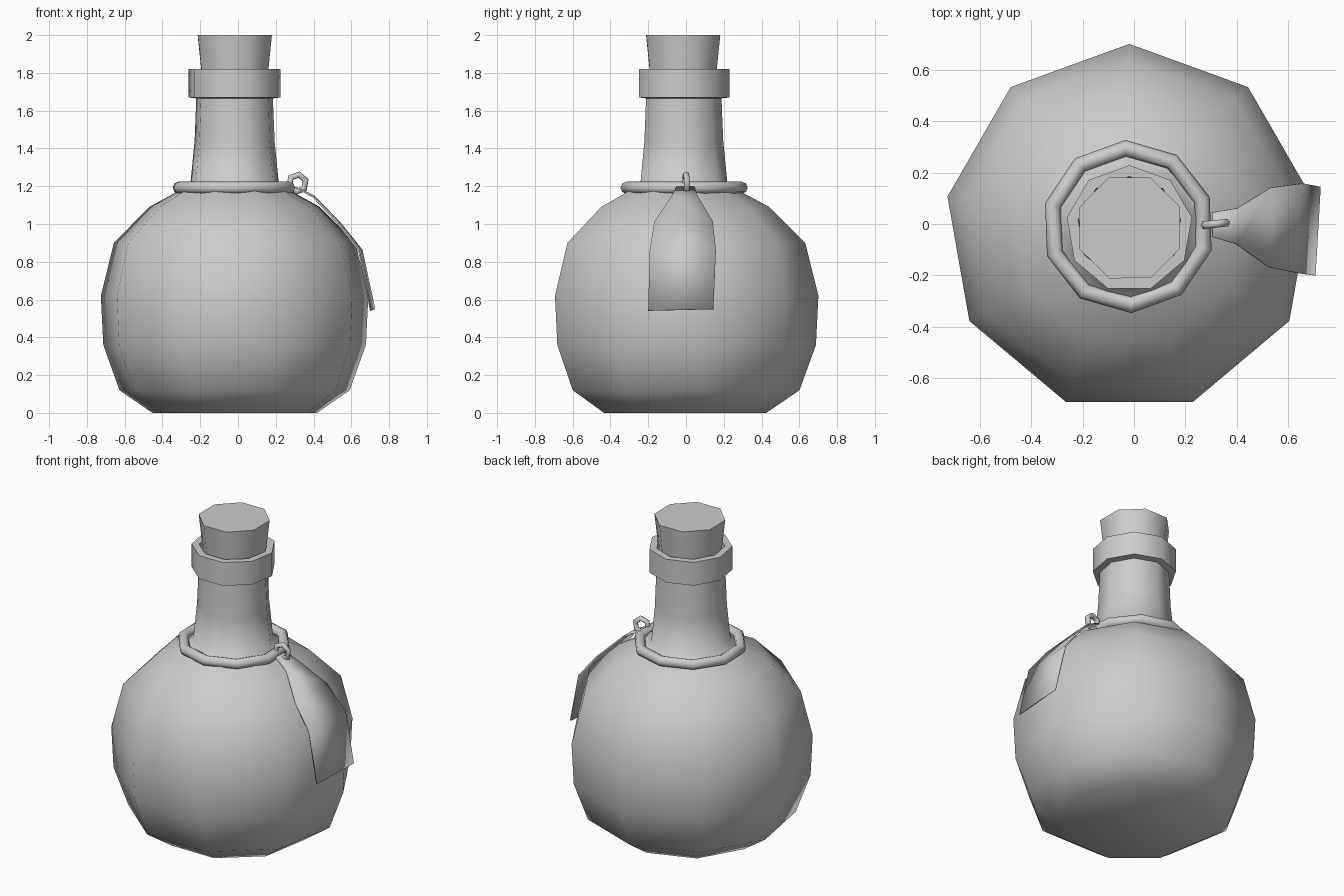
import bpy, bmesh
from math import sin, cos, pi, radians
from mathutils import Matrix

if "Cube" in bpy.data.objects:
    bpy.data.objects.remove(bpy.data.objects["Cube"])


def finish(name, bm, angle=50):
    bmesh.ops.recalc_face_normals(bm, faces=bm.faces)
    me = bpy.data.meshes.new(name)
    bm.to_mesh(me)
    bm.free()
    ob = bpy.data.objects.new(name, me)
    bpy.context.collection.objects.link(ob)
    bpy.ops.object.select_all(action='DESELECT')
    ob.select_set(True)
    bpy.context.view_layer.objects.active = ob
    bpy.ops.object.shade_smooth_by_angle(angle=radians(angle))
    return ob


def lathe(name, profile, sides, phase, cx, cy):
    """Revolve (radius, z) points and cap both ends."""
    bm = bmesh.new()
    rings = [[bm.verts.new((cx + r * cos(phase + 2 * pi * i / sides),
                            cy + r * sin(phase + 2 * pi * i / sides), z))
              for i in range(sides)] for r, z in profile]
    for a, b in zip(rings, rings[1:]):
        for i in range(sides):
            j = (i + 1) % sides
            bm.faces.new((a[i], a[j], b[j], b[i]))
    bm.faces.new(rings[0])
    bm.faces.new(rings[-1])
    return finish(name, bm)


def ring(name, major, minor, n, m, phase, matrix):
    bm = bmesh.new()
    v = [[bm.verts.new(((major + minor * cos(2 * pi * k / m)) * cos(phase + 2 * pi * i / n),
                        (major + minor * cos(2 * pi * k / m)) * sin(phase + 2 * pi * i / n),
                        minor * sin(2 * pi * k / m)))
          for k in range(m)] for i in range(n)]
    for i in range(n):
        for k in range(m):
            a, b, l = v[i], v[(i + 1) % n], (k + 1) % m
            bm.faces.new((a[k], b[k], b[l], a[l]))
    bm.transform(matrix)
    return finish(name, bm, 65)


# Nine-sided flask: belly, neck, lip and mouth
lathe("bottle", [(.443, 0), (.619, .12), (.706, .36), (.719, .62), (.649, .90),
                 (.459, 1.09), (.32, 1.165), (.237, 1.22), (.215, 1.44), (.206, 1.665),
                 (.247, 1.67), (.247, 1.82), (.203, 1.82), (.18, 1.64)],
      9, pi / 2, -.018, -.018)

# Tapered stopper
lathe("cork", [(.175, 1.65), (.192, 1.82), (.212, 2.0)], 8, radians(23), -.017, -.015)

# Cord around the neck and the small loop holding the tag
ring("neck_cord", .305, .032, 10, 8, radians(20), Matrix.Translation((-.022, -.01, 1.192)))
ring("tag_loop", .046, .017, 6, 6, radians(20),
     Matrix.Translation((.315, 0, 1.216)) @ Matrix.Rotation(radians(6), 4, 'Z')
     @ Matrix.Rotation(pi / 2, 4, 'X'))

# Paper tag draped over the belly: x, z, left y, right y per row
rows = [(.305, 1.195, -.05, .045), (.40, 1.145, -.078, .062), (.53, 1.01, -.168, .142),
        (.648, .86, -.192, .158), (.713, .545, -.2, .145)]
bm = bmesh.new()
pairs = []
for i, (x, z, y0, y1) in enumerate(rows):
    twist = .0025 * i
    pairs.append((bm.verts.new((x - twist, y0, z - .001 * i)),
                  bm.verts.new((x + twist, y1, z + .001 * i))))
for a, b in zip(pairs, pairs[1:]):
    bm.faces.new((a[0], b[0], b[1], a[1]))
tag = finish("tag", bm)
mod = tag.modifiers.new("thickness", 'SOLIDIFY')
mod.thickness = .008
mod.offset = 0
